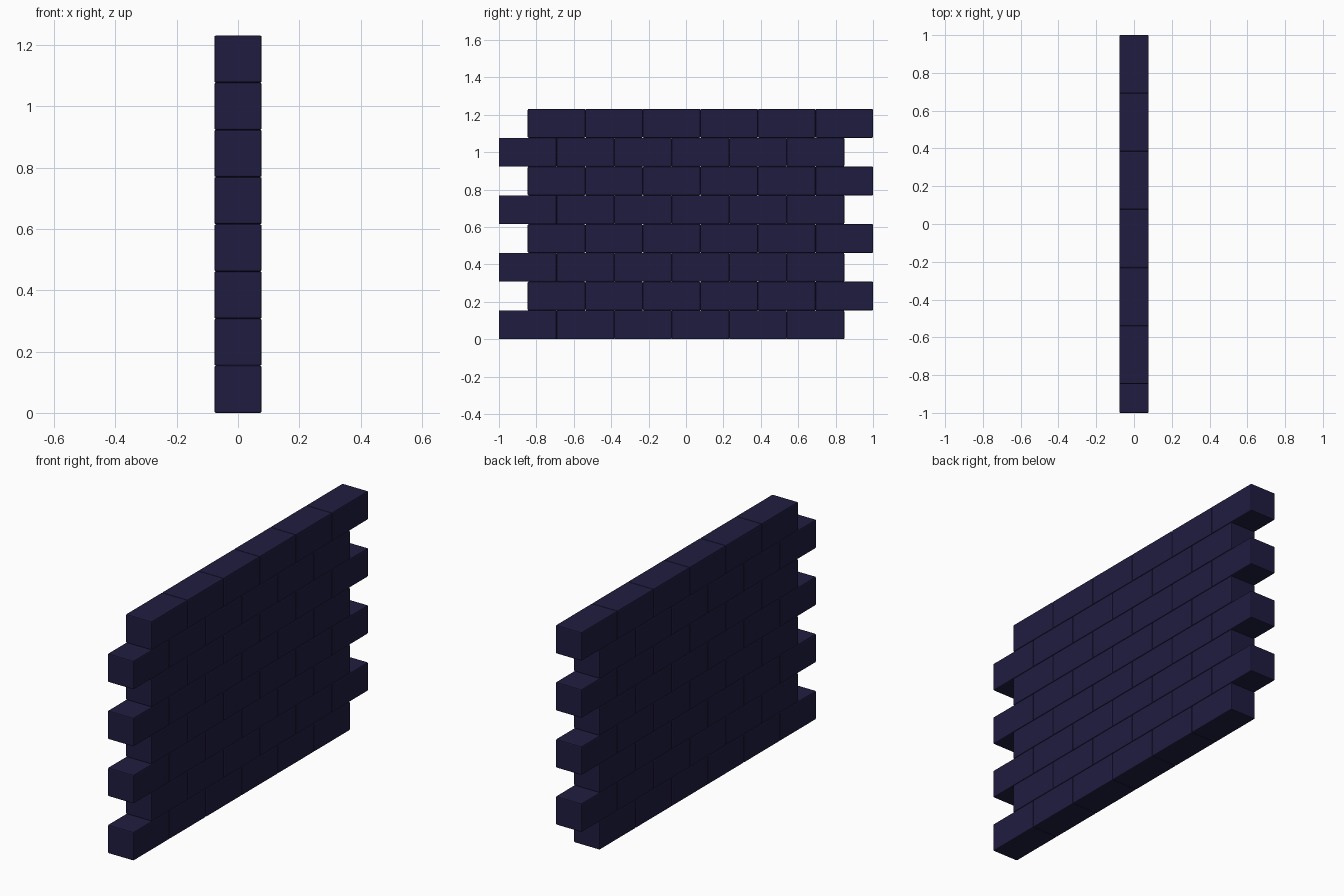
import bpy
import bmesh

if "Cube" in bpy.data.objects:
    bpy.data.objects.remove(bpy.data.objects["Cube"])

ROWS, COLUMNS = 8, 6
LENGTH = 2 / (COLUMNS + 0.5)   # half-brick offset on alternate courses
HEIGHT = LENGTH / 2
BEVEL = 0.005

# Dark navy brick material
navy = bpy.data.materials.new("navy_brick")
navy.diffuse_color = (0.014, 0.012, 0.052, 1)
navy.use_nodes = True
navy.node_tree.nodes["Principled BSDF"].inputs["Base Color"].default_value = navy.diffuse_color

# One bevelled brick, shared by the whole wall
mesh = bpy.data.meshes.new("brick")
bm = bmesh.new()
bmesh.ops.create_cube(bm, size=1)
bmesh.ops.scale(bm, vec=(HEIGHT, LENGTH, HEIGHT), verts=bm.verts)
bmesh.ops.bevel(bm, geom=bm.edges[:], offset=BEVEL, segments=2,
                profile=0.5, affect='EDGES')
bm.to_mesh(mesh)
bm.free()
mesh.materials.append(navy)

# Running bond: odd courses shift by half a brick
for row in range(ROWS):
    start = -1 + LENGTH / 2 + (row % 2) * LENGTH / 2
    for col in range(COLUMNS):
        brick = bpy.data.objects.new(f"brick_row{row + 1}_{col + 1}", mesh)
        brick.location = (0, start + col * LENGTH, (row + 0.5) * HEIGHT)
        bpy.context.collection.objects.link(brick)
